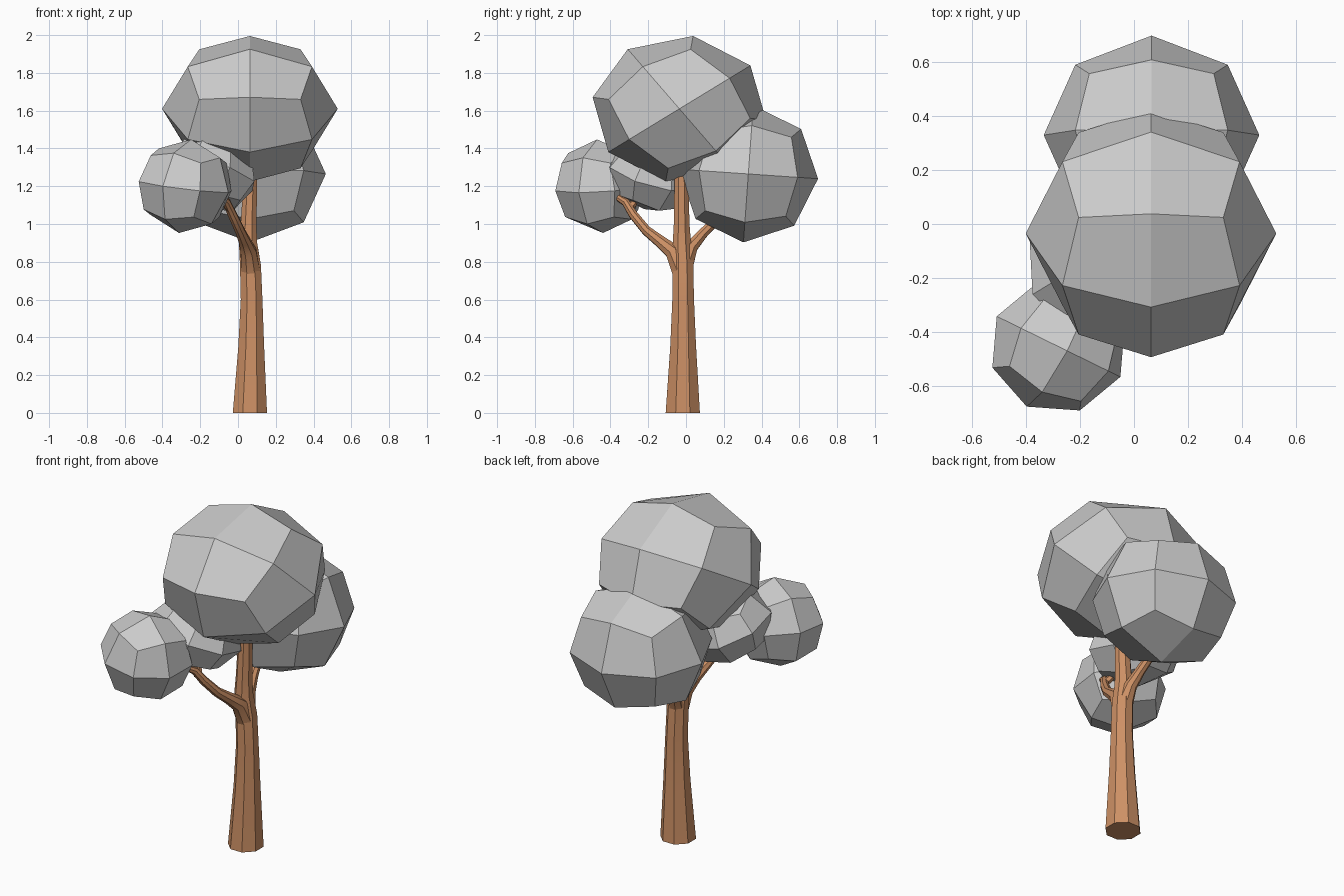
import bpy, bmesh, math
from mathutils import Vector, Matrix, Euler

if "Cube" in bpy.data.objects:
    bpy.data.objects.remove(bpy.data.objects["Cube"])


def material(name, rgb):
    m = bpy.data.materials.new(name)
    m.diffuse_color = (*rgb, 1)
    m.use_nodes = True
    m.node_tree.nodes["Principled BSDF"].inputs["Base Color"].default_value = m.diffuse_color
    return m


BARK = material("orange brown bark", (0.61, 0.28, 0.13))
LEAF = material("grey foliage", (0.6, 0.6, 0.6))


def make_object(name, bm, mat):
    bmesh.ops.recalc_face_normals(bm, faces=bm.faces)
    me = bpy.data.meshes.new(name)
    bm.to_mesh(me)
    bm.free()
    me.materials.append(mat)
    ob = bpy.data.objects.new(name, me)
    bpy.context.collection.objects.link(ob)
    return ob


def foliage(name, center, scale, rot, scale_first=False):
    """Rounded cube with four flat faces per side."""
    bm = bmesh.new()
    bmesh.ops.create_cube(bm, size=2)
    bmesh.ops.subdivide_edges(bm, edges=bm.edges[:], cuts=1, use_grid_fill=True)
    r = Euler([math.radians(a) for a in rot]).to_matrix()
    s = Matrix.Diagonal(scale)
    m = r @ s if scale_first else s @ r
    for v in bm.verts:
        v.co = m @ v.co.normalized() + Vector(center)
    return make_object(name, bm, LEAF)


def limb(name, path, sides=8):
    """Tapered tube through (x, y, z, radius) points, level at a vertical start."""
    pts = [Vector(p[:3]) for p in path]
    bm = bmesh.new()
    rings = []
    for i, p in enumerate(pts):
        d = (pts[min(i + 1, len(pts) - 1)] - pts[max(i - 1, 0)]).normalized()
        if i == 0 and d.z > 0.98:
            d = Vector((0, 0, 1))
        q = Vector((0, 0, 1)).rotation_difference(d)
        ring = []
        for k in range(sides):
            a = 2 * math.pi * (k + 0.5) / sides
            off = Vector((math.cos(a), math.sin(a), 0)) * path[i][3]
            ring.append(bm.verts.new(p + q @ off))
        rings.append(ring)
    for a, b in zip(rings, rings[1:]):
        for k in range(sides):
            j = (k + 1) % sides
            bm.faces.new((a[k], a[j], b[j], b[k]))
    bm.faces.new(rings[0])
    bm.faces.new(rings[-1])
    ob = make_object(name, bm, BARK)
    bpy.context.view_layer.objects.active = ob
    ob.select_set(True)
    bpy.ops.object.shade_smooth_by_angle(angle=math.radians(40))
    ob.select_set(False)
    return ob


# Crown
foliage("top_foliage", (0.063, -0.035, 1.61), (0.465, 0.465, 0.39), (36, 0, 0))
foliage("back_foliage", (0.065, 0.33, 1.265), (0.40, 0.37, 0.363), (-4, 0, 0))
foliage("front_foliage", (-0.28, -0.455, 1.2), (0.26, 0.25, 0.25), (0, 8, -27))
foliage("middle_foliage", (-0.15, -0.17, 1.265), (0.26, 0.26, 0.20),
        (-8, 20, 22), True)

# Trunk and branches
limb("trunk", [(0.063, -0.017, 0, 0.098), (0.07, -0.015, 0.35, 0.074),
               (0.072, -0.015, 0.6, 0.062), (0.066, -0.017, 0.78, 0.06),
               (0.053, -0.022, 0.90, 0.052), (0.056, -0.023, 1.0, 0.045),
               (0.068, -0.025, 1.3, 0.038)])
limb("front_branch", [(0.068, -0.02, 0.74, 0.055), (0.055, -0.07, 0.855, 0.045),
                      (0.035, -0.14, 0.91, 0.033), (0.01, -0.21, 0.965, 0.027),
                      (-0.03, -0.28, 1.05, 0.025), (-0.06, -0.32, 1.115, 0.022),
                      (-0.09, -0.375, 1.15, 0.016)])
limb("front_twig", [(-0.045, -0.31, 1.08, 0.022), (-0.065, -0.28, 1.105, 0.02),
                    (-0.09, -0.265, 1.15, 0.015)], 6)
limb("back_branch", [(0.066, -0.015, 0.76, 0.052), (0.05, 0.03, 0.88, 0.036),
                     (0.035, 0.09, 0.95, 0.028), (0.02, 0.16, 1.02, 0.025),
                     (0.01, 0.23, 1.10, 0.02)])
